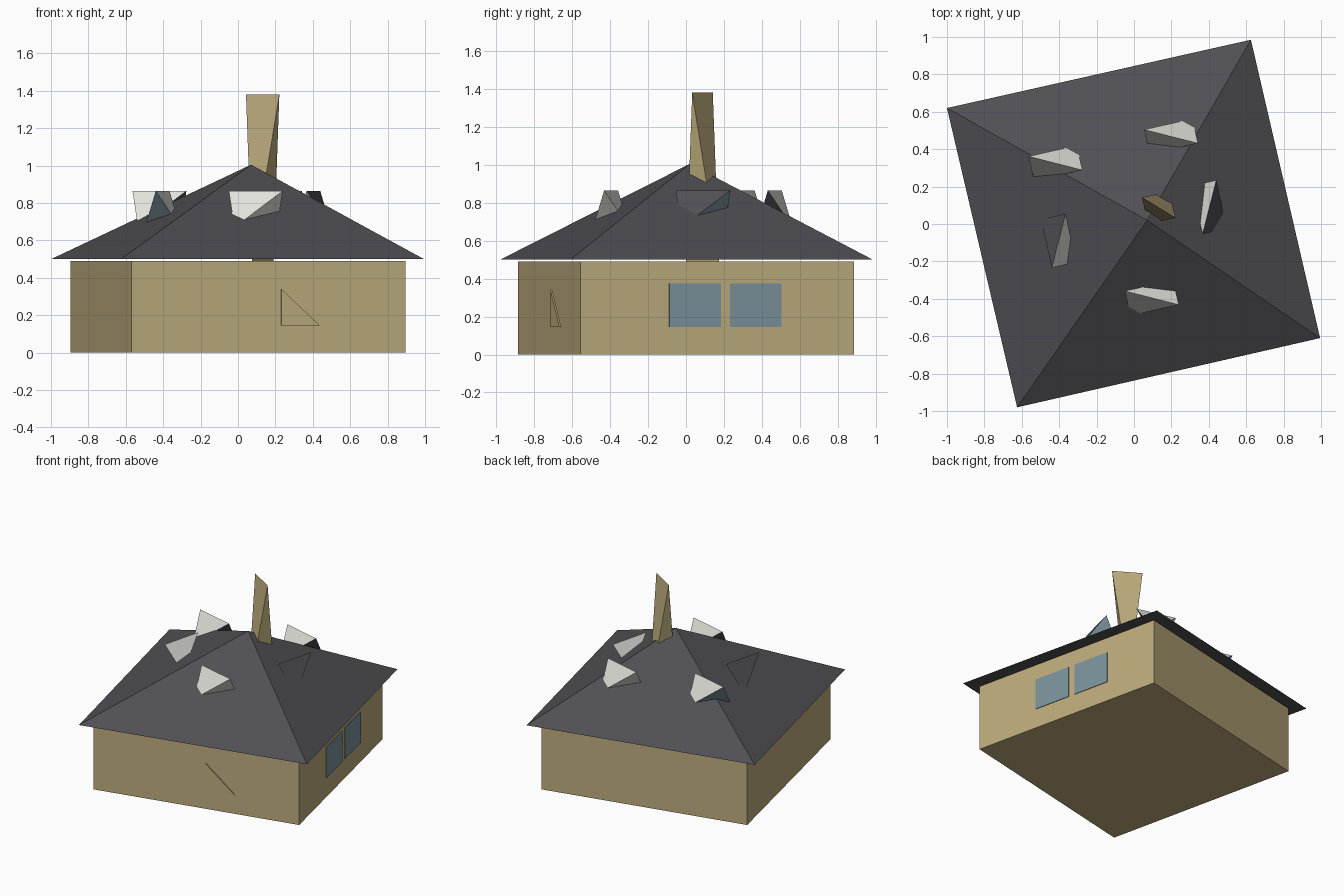
import bpy, bmesh, math
from mathutils import Matrix, Vector

TURN = math.radians(12.7)  # the whole house is turned on its plot

old = bpy.data.objects.get("Cube")
if old:
    bpy.data.objects.remove(old, do_unlink=True)


def make_material(name, colour):
    mat = bpy.data.materials.new(name)
    mat.use_nodes = True
    mat.diffuse_color = (*colour, 1)
    mat.node_tree.nodes["Principled BSDF"].inputs["Base Color"].default_value = (*colour, 1)
    return mat


TAN = make_material("tan wall", (0.51, 0.41, 0.205))
SLATE = make_material("dark slate", (0.080, 0.078, 0.088))
GLASS = make_material("blue glass", (0.20, 0.29, 0.335))
WHITE = make_material("off white", (0.75, 0.75, 0.70))


def add_mesh(name, points, faces, mats, face_mats=None):
    """Flat shaded mesh; face_mats picks a material slot per face."""
    mesh = bpy.data.meshes.new(name)
    mesh.from_pydata(points, [], faces)
    for mat in mats:
        mesh.materials.append(mat)
    for face, slot in zip(mesh.polygons, face_mats or []):
        face.material_index = slot
    bm = bmesh.new()
    bm.from_mesh(mesh)
    bmesh.ops.recalc_face_normals(bm, faces=bm.faces)
    bm.to_mesh(mesh)
    bm.free()
    obj = bpy.data.objects.new(name, mesh)
    bpy.context.collection.objects.link(obj)
    return obj


def add_box(name, low, high, mat):
    """Box between two corners in the turned frame of the house."""
    bm = bmesh.new()
    bmesh.ops.create_cube(bm, size=1)
    low, high = Vector(low), Vector(high)
    size = high - low
    for v in bm.verts:
        v.co = (low + high) / 2 + Vector(a * b for a, b in zip(v.co, size))
    mesh = bpy.data.meshes.new(name)
    bm.to_mesh(mesh)
    bm.free()
    mesh.materials.append(mat)
    obj = bpy.data.objects.new(name, mesh)
    obj.rotation_euler.z = TURN
    bpy.context.collection.objects.link(obj)
    return obj


def add_shard(name, x, y, width, depth, bottom, top, mats, face_mats=None, quarter=0):
    """Four-sided shard: top edge on one diagonal of a rectangle, bottom edge on the other."""
    w, d = width / 2, depth / 2
    place = Matrix.Translation((x, y, 0)) @ Matrix.Rotation(TURN + quarter * math.pi / 2, 4, 'Z')
    corners = [(-w, d, top), (w, -d, top), (-w, -d, bottom), (w, d, bottom)]
    points = [place @ Vector(c) for c in corners]
    # face order: near side, far side, left end, right end
    faces = [(0, 1, 2), (0, 1, 3), (0, 2, 3), (1, 2, 3)]
    return add_shard_mesh(name, points, faces, mats, face_mats)


add_shard_mesh = add_mesh

# Walls and the panes on the right-hand wall
add_box("walls", (-0.75, -0.74, 0), (0.75, 0.74, 0.49), TAN)
for i, v in enumerate((-0.26, 0.068)):
    add_box(f"window_{i + 1}", (0.748, v, 0.145), (0.754, v + 0.278, 0.375), GLASS)

# Raised triangular sliver on the front wall
sliver = [(u, y, z) for y in (-0.748, -0.738) for u, z in ((0.07, 0.145), (0.28, 0.145), (0.07, 0.34))]
panel = add_mesh("front_panel", sliver,
                 [(0, 1, 2), (3, 4, 5), (0, 1, 4, 3), (1, 2, 5, 4), (2, 0, 3, 5)], [TAN])
panel.rotation_euler.z = TURN

# Roof pyramid with overhanging eaves and an off-centre peak
eaves = [(-0.625, -0.98, 0.5), (0.995, -0.61, 0.5), (0.625, 0.985, 0.5), (-1.0, 0.62, 0.5)]
add_mesh("roof", eaves + [(0.07, 0.02, 1.005)],
         [(i, (i + 1) % 4, 4) for i in range(4)] + [(3, 2, 1, 0)], [SLATE])

# Chimney
add_shard("chimney", 0.132, 0.087, 0.15, 0.145, 0.49, 1.38, [TAN])

# Dormers: position, quarter turns, material slot of each face
trim = [WHITE, SLATE, GLASS]
dormers = {
    "front_dormer": (0.095, -0.395, 0, (0, 0, 1, 0)),
    "back_dormer": (0.198, 0.468, 0, (0, 0, 0, 1)),
    "corner_dormer": (-0.42, 0.325, 0, (0, 0, 2, 1)),
    "right_side_dormer": (-0.403, -0.09, 1, (0, 1, 2, 0)),
    "left_side_dormer": (0.403, 0.09, -1, (0, 1, 2, 0)),
}
for name, (x, y, quarter, slots) in dormers.items():
    add_shard(name, x, y, 0.265, 0.135, 0.67, 0.865, trim, slots, quarter)
